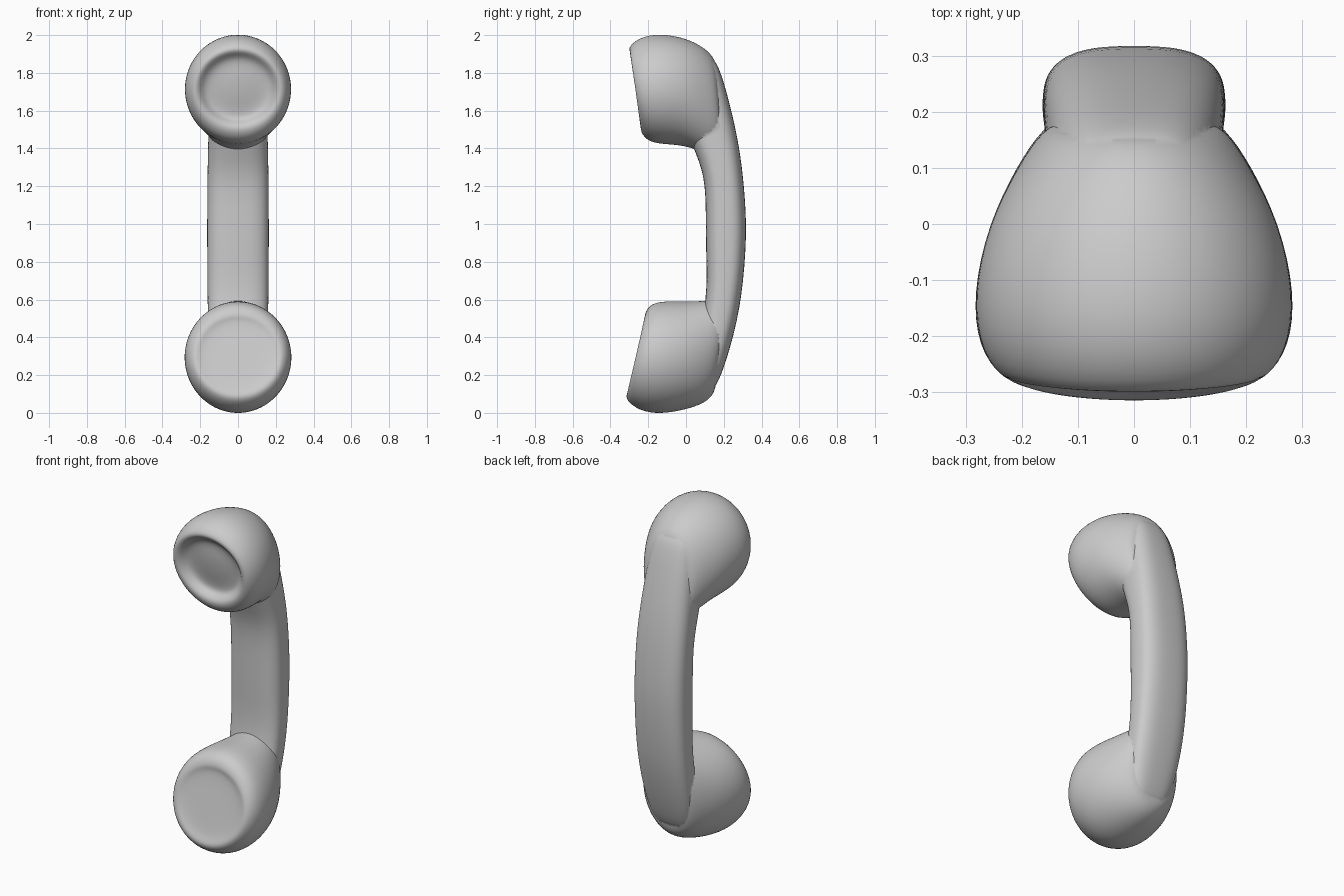
import bpy, bmesh, math

if "Cube" in bpy.data.objects:
    bpy.data.objects.remove(bpy.data.objects["Cube"])

SIDES = 28


def loft(name, sections, power):
    """Skin rounded sections; each is (y, z of one edge, y, z of the other, half width)."""
    bm = bmesh.new()
    rings = []
    for y0, z0, y1, z1, hw in sections:
        ring = []
        for i in range(SIDES):
            a = 2 * math.pi * i / SIDES
            c, s = math.cos(a), math.sin(a)
            u = math.copysign(abs(c) ** (2 / power), c)
            v = math.copysign(abs(s) ** (2 / power), s)
            t = (1 + v) / 2
            ring.append(bm.verts.new((hw * u, y0 + (y1 - y0) * t, z0 + (z1 - z0) * t)))
        rings.append(ring)
    for a, b in zip(rings, rings[1:]):
        for i in range(SIDES):
            j = (i + 1) % SIDES
            bm.faces.new((a[i], a[j], b[j], b[i]))
    bm.faces.new(rings[0])
    bm.faces.new(rings[-1])
    bmesh.ops.recalc_face_normals(bm, faces=bm.faces[:])
    mesh = bpy.data.meshes.new(name)
    bm.to_mesh(mesh)
    bm.free()
    obj = bpy.data.objects.new(name, mesh)
    bpy.context.collection.objects.link(obj)
    return obj


def apply(obj, kind, **settings):
    mod = obj.modifiers.new(kind, kind)
    for key, value in settings.items():
        setattr(mod, key, value)
    bpy.context.view_layer.objects.active = obj
    bpy.ops.object.modifier_apply(modifier=mod.name)


# Curved grip: back edge, front edge, half width
handle = loft("handset_body", [
    (0.12, 0.12, 0.00, 0.22, 0.10),
    (0.158, 0.13, 0.02, 0.24, 0.13),
    (0.214, 0.27, 0.05, 0.36, 0.155),
    (0.29, 0.55, 0.115, 0.60, 0.162),
    (0.318, 0.86, 0.105, 0.86, 0.164),
    (0.320, 1.05, 0.105, 1.05, 0.164),
    (0.298, 1.31, 0.10, 1.26, 0.162),
    (0.262, 1.52, 0.035, 1.41, 0.158),
    (0.190, 1.80, -0.04, 1.62, 0.15),
    (0.145, 1.885, -0.05, 1.70, 0.13),
    (0.10, 1.88, -0.05, 1.75, 0.10)], 2.8)

# Mouthpiece: nearly flat tilted face, rounded rim, bulb tapering into the grip
mouthpiece = loft("mouthpiece", [
    (-0.265, 0.26, -0.24, 0.36, 0.05),
    (-0.295, 0.13, -0.215, 0.47, 0.18),
    (-0.315, 0.10, -0.215, 0.50, 0.21),
    (-0.318, 0.065, -0.22, 0.525, 0.24),
    (-0.25, 0.010, -0.19, 0.58, 0.280),
    (-0.14, -0.010, -0.11, 0.595, 0.290),
    (0.00, 0.015, 0.00, 0.59, 0.262),
    (0.10, 0.05, 0.11, 0.595, 0.21),
    (0.15, 0.10, 0.19, 0.60, 0.165),
    (0.16, 0.16, 0.23, 0.57, 0.12)], 2.0)

# Earpiece: recessed face with a low dome inside a rounded rim
earpiece = loft("earpiece", [
    (-0.245, 1.78, -0.225, 1.67, 0.05),
    (-0.245, 1.87, -0.19, 1.56, 0.165),
    (-0.28, 1.90, -0.22, 1.54, 0.195),
    (-0.315, 1.93, -0.25, 1.505, 0.23),
    (-0.25, 1.99, -0.21, 1.435, 0.275),
    (-0.14, 2.012, -0.12, 1.42, 0.290),
    (0.00, 1.987, 0.00, 1.415, 0.262),
    (0.10, 1.935, 0.10, 1.37, 0.21),
    (0.16, 1.87, 0.18, 1.36, 0.165),
    (0.16, 1.80, 0.21, 1.40, 0.12)], 2.0)

# Round each part off and fuse them into a single shell
for part in (handle, mouthpiece, earpiece):
    apply(part, 'SUBSURF', levels=2)
for part in (mouthpiece, earpiece):
    apply(handle, 'BOOLEAN', operation='UNION', solver='EXACT', object=part)
    bpy.data.objects.remove(part)

# Soften shading but keep creases where the parts meet
bpy.ops.object.select_all(action='DESELECT')
handle.select_set(True)
bpy.context.view_layer.objects.active = handle
bpy.ops.object.shade_smooth_by_angle(angle=math.radians(40))
